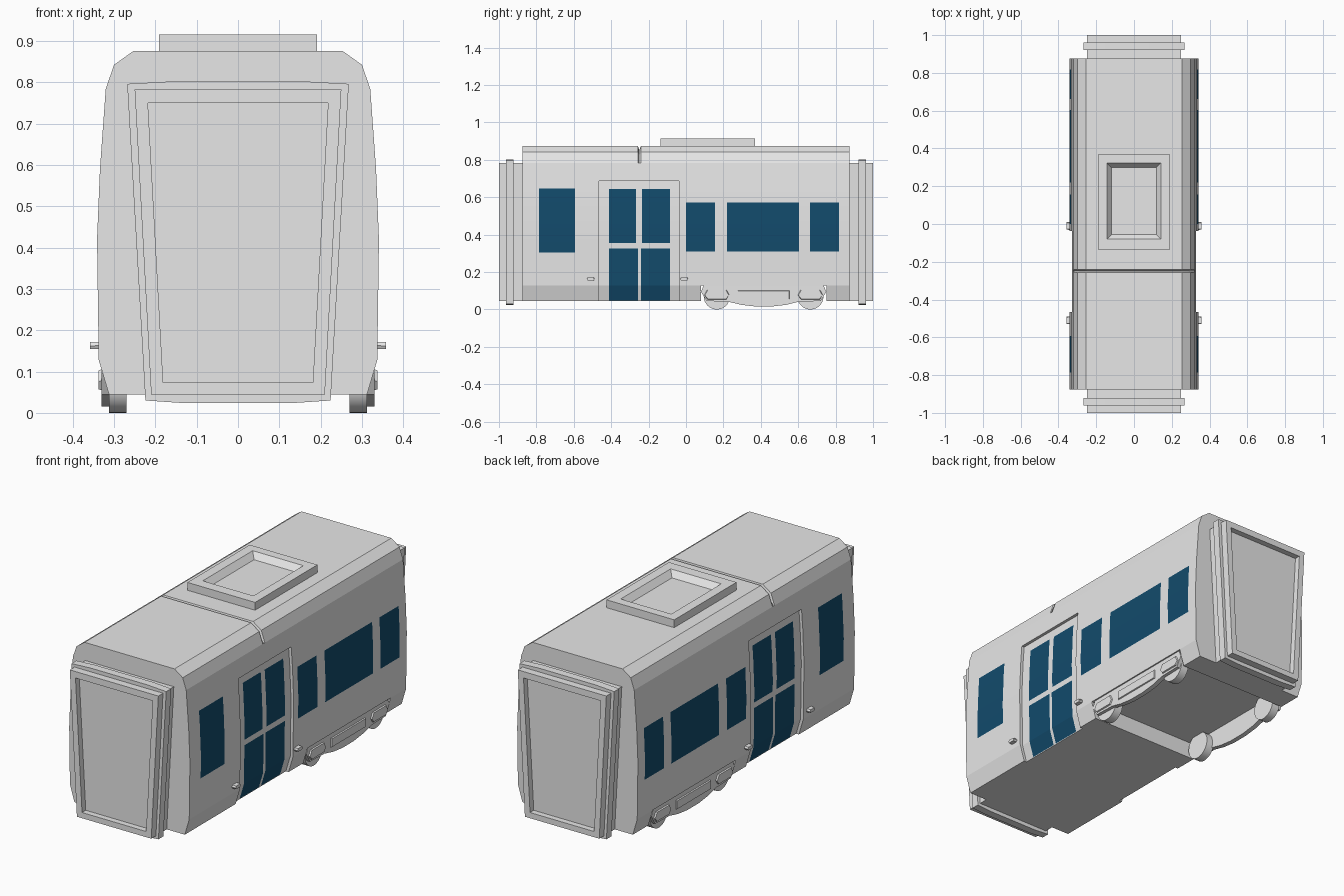
import bpy, bmesh, math
from mathutils import Matrix

cube = bpy.data.objects.get("Cube")
if cube:
    bpy.data.objects.remove(cube)


def material(name, rgb):
    m = bpy.data.materials.new(name)
    m.use_nodes = True
    m.diffuse_color = (*rgb, 1)
    m.node_tree.nodes["Principled BSDF"].inputs["Base Color"].default_value = (*rgb, 1)
    return m


GREY = material("light grey paint", (0.8, 0.8, 0.8))
BLUE = material("dark blue glass", (0.006, 0.07, 0.15))


def finish(name, bm, angle=0.2):
    bmesh.ops.recalc_face_normals(bm, faces=bm.faces)
    mesh = bpy.data.meshes.new(name)
    bm.to_mesh(mesh)
    bm.free()
    for m in (GREY, BLUE):
        mesh.materials.append(m)
    ob = bpy.data.objects.new(name, mesh)
    bpy.context.collection.objects.link(ob)
    bpy.ops.object.select_all(action='DESELECT')
    bpy.context.view_layer.objects.active = ob
    ob.select_set(True)
    bpy.ops.object.shade_smooth_by_angle(angle=angle)
    return ob


def loft(rings):
    """Skin a row of equal-length closed loops and cap both ends."""
    bm = bmesh.new()
    loops = [[bm.verts.new(p) for p in ring] for ring in rings]
    for a, b in zip(loops, loops[1:]):
        for i in range(len(a)):
            j = (i + 1) % len(a)
            bm.faces.new((a[i], a[j], b[j], b[i]))
    bm.faces.new(loops[0])
    bm.faces.new(loops[-1])
    bmesh.ops.remove_doubles(bm, verts=bm.verts, dist=1e-5)
    bmesh.ops.dissolve_degenerate(bm, edges=bm.edges, dist=1e-5)
    return bm


# ---- body: cross-section lofted along y, with recessed doors and raised floor
PROFILE = [(0.312, 0.044), (0.337, 0.128), (0.341, 0.42), (0.334, 0.59),
           (0.32, 0.784), (0.30, 0.842), (0.254, 0.875)]
GROOVED = PROFILE[:5] + [(0.287, 0.825), (0.245, 0.85)]
WINDOWS = [  # y0, y1, z0, z1
    (-0.786, -0.594, 0.305, 0.647),
    (0.0, 0.155, 0.31, 0.572), (0.219, 0.604, 0.31, 0.572), (0.663, 0.818, 0.31, 0.572),
    (-0.412, -0.267, 0.355, 0.643), (-0.235, -0.086, 0.355, 0.643),
    (-0.412, -0.257, 0.048, 0.327), (-0.24, -0.086, 0.048, 0.327)]
DOOR = (-0.465, -0.038, 0.687)
BOGIE_BAY = (0.08, 0.75, 0.128)
GROOVE_Y = -0.25
END = 0.875


def wall_x(z):
    for (x0, z0), (x1, z1) in zip(PROFILE, PROFILE[1:]):
        if z <= z1:
            return x0 + (x1 - x0) * (z - z0) / (z1 - z0)
    return PROFILE[-1][0]


wall_levels = sorted({z for _, z in PROFILE[:5]} | {z for w in WINDOWS for z in w[2:]}
                     | {DOOR[2], DOOR[2] + 0.0005})


def section(y, door, raised):
    pts = []
    for z in wall_levels:
        z = max(z, BOGIE_BAY[2]) if raised else z
        pts.append((wall_x(z) - (0.015 if door and z <= DOOR[2] else 0), z))
    pts += (GROOVED if y == GROOVE_Y else PROFILE)[5:]
    return [(x, y, z) for x, z in pts] + [(-x, y, z) for x, z in reversed(pts)]


stations = sorted({-END, END, *DOOR[:2], *BOGIE_BAY[:2], GROOVE_Y, GROOVE_Y - 0.009,
                   GROOVE_Y + 0.009} | {y for w in WINDOWS for y in w[:2]})
rings = []
for a, b in zip(stations, stations[1:]):
    mid = (a + b) / 2
    flags = (DOOR[0] < mid < DOOR[1], BOGIE_BAY[0] < mid < BOGIE_BAY[1])
    rings += [section(a, *flags), section(b, *flags)]
bm = loft(rings)
bm.normal_update()
for f in bm.faces:
    c = f.calc_center_median()
    if abs(f.normal.x) > 0.7 and any(
            y0 < c.y < y1 and z0 < c.z < z1 for y0, y1, z0, z1 in WINDOWS):
        f.material_index = 1
finish("carriage_body", bm)


# ---- gangways at both ends
def trapezoid(y, top, bottom, z1, z0, arch=0.0):
    return [(bottom, y, z0), (top, y, z1), (top * 0.6, y, z1 + arch),
            (-top * 0.6, y, z1 + arch), (-top, y, z1), (-bottom, y, z0),
            (-bottom * 0.6, y, z0 - arch), (bottom * 0.6, y, z0 - arch)]


for s, label in ((-1, "front"), (1, "rear")):
    finish(label + "_gangway", loft([
        trapezoid(s * 0.87, 0.25, 0.21, 0.783, 0.044),
        trapezoid(s * 1.0, 0.25, 0.21, 0.783, 0.044),
        trapezoid(s * 1.0, 0.218, 0.181, 0.75, 0.073),
        trapezoid(s * 0.97, 0.218, 0.181, 0.75, 0.073)]))
    finish(label + "_gangway_flange", loft([
        trapezoid(s * y, 0.268, 0.224, 0.796, 0.03, 0.006) for y in (0.922, 0.962)]))


# ---- roof unit with a sloped recess
def rect(hx, y0, y1, z):
    return [(hx, y0, z), (hx, y1, z), (-hx, y1, z), (-hx, y0, z)]


finish("roof_unit", loft([
    rect(0.191, -0.135, 0.368, 0.87), rect(0.191, -0.135, 0.368, 0.915),
    rect(0.143, -0.08, 0.323, 0.915), rect(0.118, -0.055, 0.298, 0.885)]))


# ---- side parts, one per side
def plate(name, outline, x0, x1, inset=0.0):
    """Side panel from a (y, z) outline, its outer face shrunk by inset."""
    cy = sum(p[0] for p in outline) / len(outline)
    cz = sum(p[1] for p in outline) / len(outline)
    shrink = [(y - math.copysign(inset, y - cy), z - math.copysign(inset, z - cz))
              for y, z in outline]
    finish(name, loft([[(x0, y, z) for y, z in outline], [(x1, y, z) for y, z in shrink]]))


def box_outline(cy, cz, hy, hz, cut=0.0):
    return [(cy - hy, cz), (cy - hy + cut, cz + hz), (cy + hy - cut, cz + hz),
            (cy + hy, cz), (cy + hy - cut, cz - hz), (cy - hy + cut, cz - hz)]


BOGIE_Y = 0.415
half_frame = [(0.32, 0.129), (0.335, 0.095), (0.305, 0.045), (0.19, 0.042),
              (0.12, 0.025), (0.045, 0.016)]
frame = [(BOGIE_Y + y, z) for y, z in half_frame]
frame += [(BOGIE_Y - y, z) for y, z in reversed(half_frame)]

for s, side in ((1, "left"), (-1, "right")):
    plate(side + "_bogie_frame", frame, s * 0.305, s * 0.33)
    plate(side + "_spring_cover", box_outline(BOGIE_Y, 0.078, 0.14, 0.025), s * 0.325, s * 0.336, 0.004)
    for d, end in ((-1, "front"), (1, "rear")):
        y = BOGIE_Y + d * 0.25
        plate(f"{side}_{end}_axle_box", box_outline(y, 0.08, 0.068, 0.027, 0.015),
              s * 0.325, s * 0.337, 0.004)
        wheel = bmesh.new()
        bmesh.ops.create_cone(wheel, cap_ends=True, segments=32, radius1=0.07,
                              radius2=0.07, depth=0.043,
                              matrix=Matrix.Translation((s * 0.291, y, 0.07))
                              @ Matrix.Rotation(math.pi / 2, 4, 'Y'))
        finish(f"{side}_{end}_wheel", wheel, 0.5)
    for y, end in ((-0.51, "front"), (-0.01, "rear")):
        plate(f"{side}_{end}_door_sensor", box_outline(y, 0.163, 0.021, 0.009, 0.004),
              s * 0.33, s * 0.358, 0.001)
